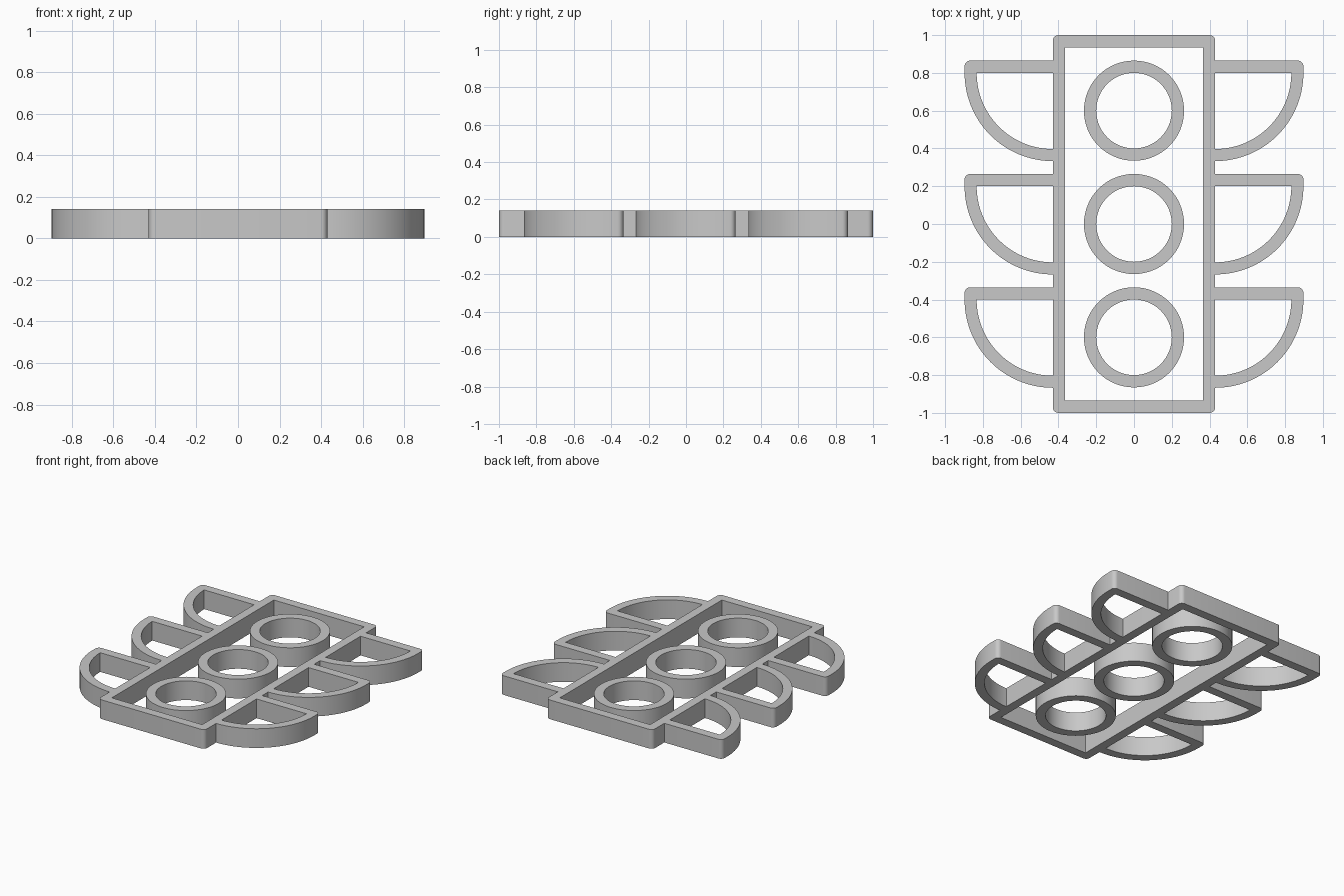
import bpy, bmesh
from math import pi, sin, cos, radians

cube = bpy.data.objects.get("Cube")
if cube:
    bpy.data.objects.remove(cube, do_unlink=True)

HEIGHT = 0.14
WALL = 0.065
HALF_W, HALF_L = 0.43, 1.0
CORNER = 0.03

grey = bpy.data.materials.new("plain grey")
grey.use_nodes = True
GREY = (0.58, 0.58, 0.58, 1)
grey.diffuse_color = GREY
grey.node_tree.nodes["Principled BSDF"].inputs["Base Color"].default_value = GREY


def arc(cx, cy, r, start, end, steps):
    """Points along an arc, angles in degrees."""
    angles = [radians(start + (end - start) * i / steps) for i in range(steps + 1)]
    return [(cx + r * cos(a), cy + r * sin(a)) for a in angles]


def extrude_outline(name, loops):
    """Solid plate from flat outlines; later loops inside the first are holes."""
    curve = bpy.data.curves.new(name, "CURVE")
    curve.dimensions = "2D"
    curve.fill_mode = "BOTH"
    curve.extrude = HEIGHT / 2
    for loop in loops:
        spline = curve.splines.new("POLY")
        spline.points.add(len(loop) - 1)
        for point, (x, y) in zip(spline.points, loop):
            point.co = (x, y, 0, 1)
        spline.use_cyclic_u = True
    helper = bpy.data.objects.new(name + "_outline", curve)
    bpy.context.collection.objects.link(helper)
    bpy.context.view_layer.update()
    evaluated = helper.evaluated_get(bpy.context.evaluated_depsgraph_get())
    mesh = bpy.data.meshes.new_from_object(evaluated)
    bpy.data.objects.remove(helper, do_unlink=True)
    bpy.data.curves.remove(curve)

    # Weld the caps to the walls and stand the part on the ground
    bm = bmesh.new()
    bm.from_mesh(mesh)
    bmesh.ops.remove_doubles(bm, verts=bm.verts, dist=1e-4)
    bmesh.ops.recalc_face_normals(bm, faces=bm.faces)
    bmesh.ops.translate(bm, verts=bm.verts, vec=(0, 0, HEIGHT / 2))
    bm.to_mesh(mesh)
    bm.free()
    mesh.name = name
    mesh.materials.clear()
    mesh.materials.append(grey)
    obj = bpy.data.objects.new(name, mesh)
    bpy.context.collection.objects.link(obj)
    bpy.ops.object.select_all(action="DESELECT")
    obj.select_set(True)
    bpy.context.view_layer.objects.active = obj
    bpy.ops.object.shade_smooth_by_angle(angle=radians(30))
    return obj


# Rectangular housing frame: rounded outside corners, square inside corners
outer = []
for i, (sx, sy) in enumerate([(1, 1), (-1, 1), (-1, -1), (1, -1)]):
    outer += arc(sx * (HALF_W - CORNER), sy * (HALF_L - CORNER), CORNER,
                 90 * i, 90 * i + 90, 6)
ix, iy = HALF_W - WALL, HALF_L - WALL
extrude_outline("housing_frame", [outer, [(ix, iy), (-ix, iy), (-ix, -iy), (ix, -iy)]])

# Three lamp rings, each with a visor on both sides
R_OUT, R_IN = 0.467, 0.403
for level, cy in (("top", 0.6), ("middle", 0), ("bottom", -0.6)):
    extrude_outline(level + "_lamp_ring",
                    [arc(0, cy, r, 0, 360, 64)[:-1] for r in (0.265, 0.2)])

    bar = cy + 0.2                      # underside of the straight bar
    edge = HALF_W + R_OUT               # outer tip of the visor
    visor = [(HALF_W, bar + WALL)]
    visor += arc(edge - CORNER, bar + WALL - CORNER, CORNER, 90, 0, 6)
    visor += arc(HALF_W, bar, R_OUT, 0, -90, 32)
    visor += arc(HALF_W, bar, R_IN, -90, 0, 32)
    visor += [(HALF_W, bar)]
    for side, sign in (("left", 1), ("right", -1)):
        extrude_outline(f"{level}_{side}_visor", [[(sign * x, y) for x, y in visor]])
